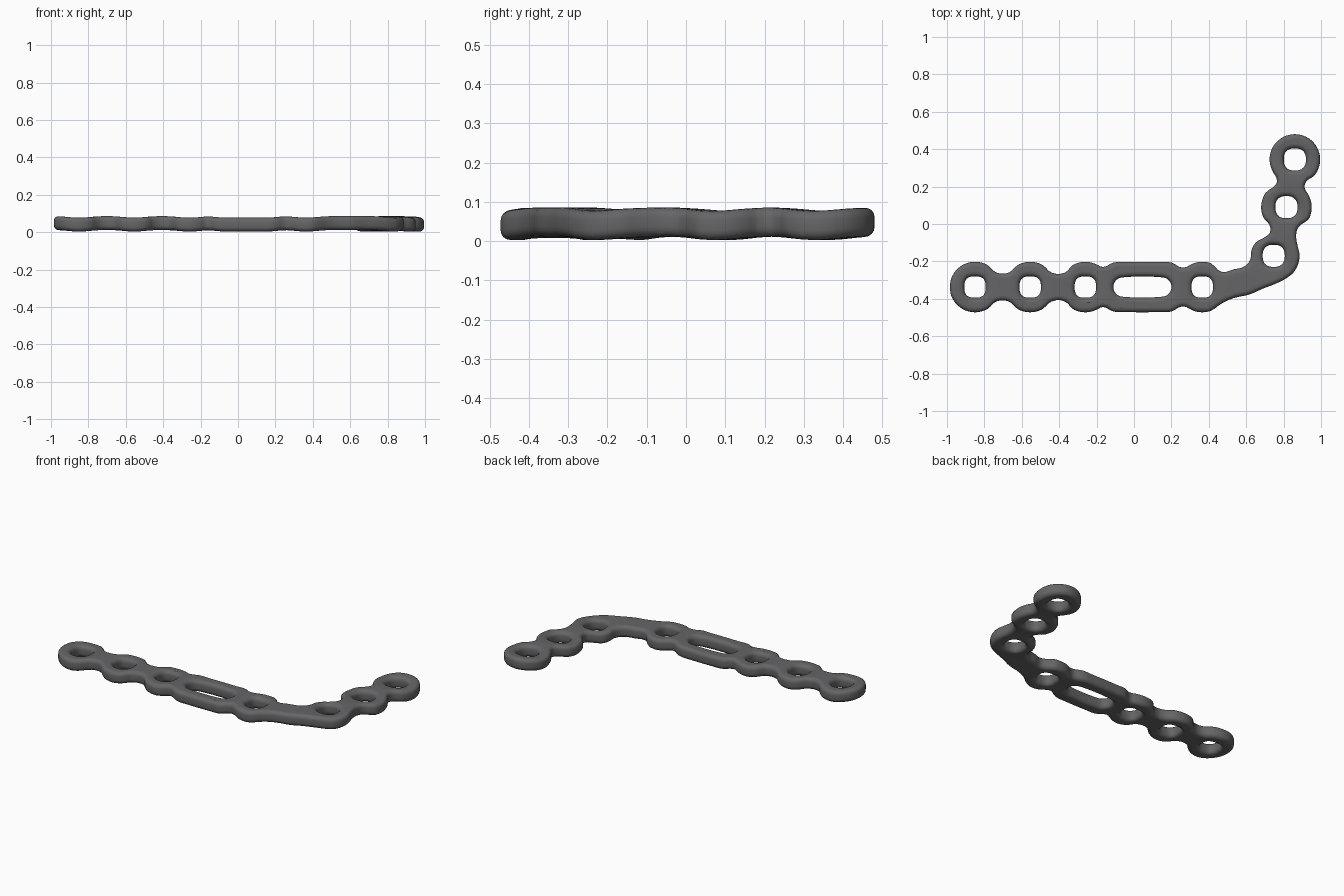
import bpy, bmesh, math
from mathutils import Vector

if "Cube" in bpy.data.objects:
    bpy.data.objects.remove(bpy.data.objects["Cube"])

AXIS_Y = -0.337      # centre line of the straight bar
RING = 0.135         # outer radius of each ring
BEVEL = 0.024
HALF_THICK = 0.037
WAVE = 0.009

bar_x = [-0.85, -0.555, -0.26, 0.365]
arm = [(0.747, -0.17), (0.815, 0.09), (0.86, 0.345)]
slot = (-0.058, 0.148)


def arc(c, r, a0, a1, n):
    """Points along a circular arc, angles in degrees."""
    return [(c[0] + r * math.cos(math.radians(a0 + (a1 - a0) * i / (n - 1))),
             c[1] + r * math.sin(math.radians(a0 + (a1 - a0) * i / (n - 1)))) for i in range(n)]


def squarish(c, r, power, n=16):
    """Rounded-square hole outline."""
    pts = []
    for i in range(n):
        a = 2 * math.pi * i / n
        k = (abs(math.cos(a)) ** power + abs(math.sin(a)) ** power) ** (-1 / power)
        pts.append((c[0] + r * k * math.cos(a), c[1] + r * k * math.sin(a)))
    return pts


# Lower edge of the straight bar, left to right, relative to its centre line
lower = arc((-0.85, 0), RING, 195, 300, 7) + [(-0.735, -0.077), (-0.67, -0.077)]
lower += arc((-0.555, 0), RING, 240, 300, 5) + [(-0.44, -0.077), (-0.37, -0.077)]
lower += arc((-0.26, 0), RING, 240, 295, 5) + [(-0.165, -0.107), (-0.11, -0.131), (-0.04, -0.134),
         (0.13, -0.134), (0.20, -0.131), (0.26, -0.103)]
lower += arc((0.365, 0), RING, 250, 290, 4)
upper = [(x, -y) for x, y in reversed(lower)]
to_world = lambda pts: [(x, y + AXIS_Y) for x, y in pts]

# Full outline, counter-clockwise, through the bend and up the arm
outline = to_world(lower)
outline += [(0.47, -0.424), (0.53, -0.397), (0.62, -0.376), (0.69, -0.345), (0.76, -0.318)]
outline += arc(arm[0], 0.138, -48, 22, 5) + [(0.867, -0.06), (0.878, -0.018)]
outline += arc(arm[1], RING, -28, 28, 5) + [(0.912, 0.195), (0.922, 0.228)]
outline += arc(arm[2], RING, -40, 205, 13) + [(0.765, 0.232), (0.755, 0.208)]
outline += arc(arm[1], RING, 145, 205, 5) + [(0.724, -0.005), (0.727, -0.045), (0.70, -0.07)]
outline += [(0.65, -0.1), (0.627, -0.145), (0.622, -0.19), (0.59, -0.227), (0.53, -0.243), (0.47, -0.257)]
outline += to_world(upper)

# Hole outlines: rounded squares plus the long slot
holes = [squarish((x, AXIS_Y), 0.057, 2.8) for x in bar_x]
holes += [squarish(c, 0.059, 2.5) for c in arm]
holes.append(arc((slot[1], AXIS_Y), 0.052, -90, 90, 7) + arc((slot[0], AXIS_Y), 0.052, 90, 270, 7))

# Filled curve with rounded rims
curve = bpy.data.curves.new("plate", 'CURVE')
curve.dimensions, curve.fill_mode = '2D', 'BOTH'
curve.extrude = HALF_THICK - BEVEL
curve.bevel_depth, curve.bevel_resolution, curve.offset = BEVEL, 3, -BEVEL
curve.resolution_u = 3
for pts in [outline] + holes:
    s = curve.splines.new('BEZIER')
    s.bezier_points.add(len(pts) - 1)
    for bp, p in zip(s.bezier_points, pts):
        bp.co = (p[0], p[1], 0)
        bp.handle_left_type = bp.handle_right_type = 'AUTO'
    s.use_cyclic_u = True
plate = bpy.data.objects.new("plate", curve)
bpy.context.collection.objects.link(plate)
bpy.context.view_layer.objects.active = plate
plate.select_set(True)
bpy.ops.object.convert(target='MESH')
plate = bpy.context.object

# Slice the plate so that it can undulate
bm = bmesh.new()
bm.from_mesh(plate.data)
bmesh.ops.remove_doubles(bm, verts=bm.verts, dist=0.0004)
for axis, lo, hi in ((0, -1, 1), (1, -0.48, 0.48)):
    for i in range(int((hi - lo) / 0.04)):
        co, no = Vector(), Vector()
        co[axis], no[axis] = lo + 0.0203 + 0.04 * i, 1
        bmesh.ops.bisect_plane(bm, geom=bm.verts[:] + bm.edges[:] + bm.faces[:], plane_co=co, plane_no=no)

# Each hole sits in a shallow dip, with the necks raised
dips = [((x, AXIS_Y), (1, 0)) for x in bar_x]
dips += [(arm[0], (0.6, 0.8)), (arm[1], (0.2, 0.98)), (arm[2], (0.17, 0.985))]
for v in bm.verts:
    sx = min(max(v.co.x, slot[0]), slot[1])
    near = dips + [((sx, AXIS_Y), (1, 0))]
    c, d = min(near, key=lambda h: math.hypot(v.co.x - h[0][0], v.co.y - h[0][1]))
    t = (v.co.x - c[0]) * d[0] + (v.co.y - c[1]) * d[1]
    v.co.z += HALF_THICK + 0.003 + WAVE * (1 - math.exp(-(t / 0.08) ** 2))
bmesh.ops.recalc_face_normals(bm, faces=bm.faces)
bm.to_mesh(plate.data)
bm.free()

# Dark metal finish
metal = bpy.data.materials.new("dark grey metal")
metal.diffuse_color = (0.13, 0.13, 0.135, 1)
metal.use_nodes = True
metal.node_tree.nodes["Principled BSDF"].inputs["Base Color"].default_value = metal.diffuse_color
plate.data.materials.clear()
plate.data.materials.append(metal)
bpy.ops.object.shade_smooth_by_angle(angle=math.radians(40))
